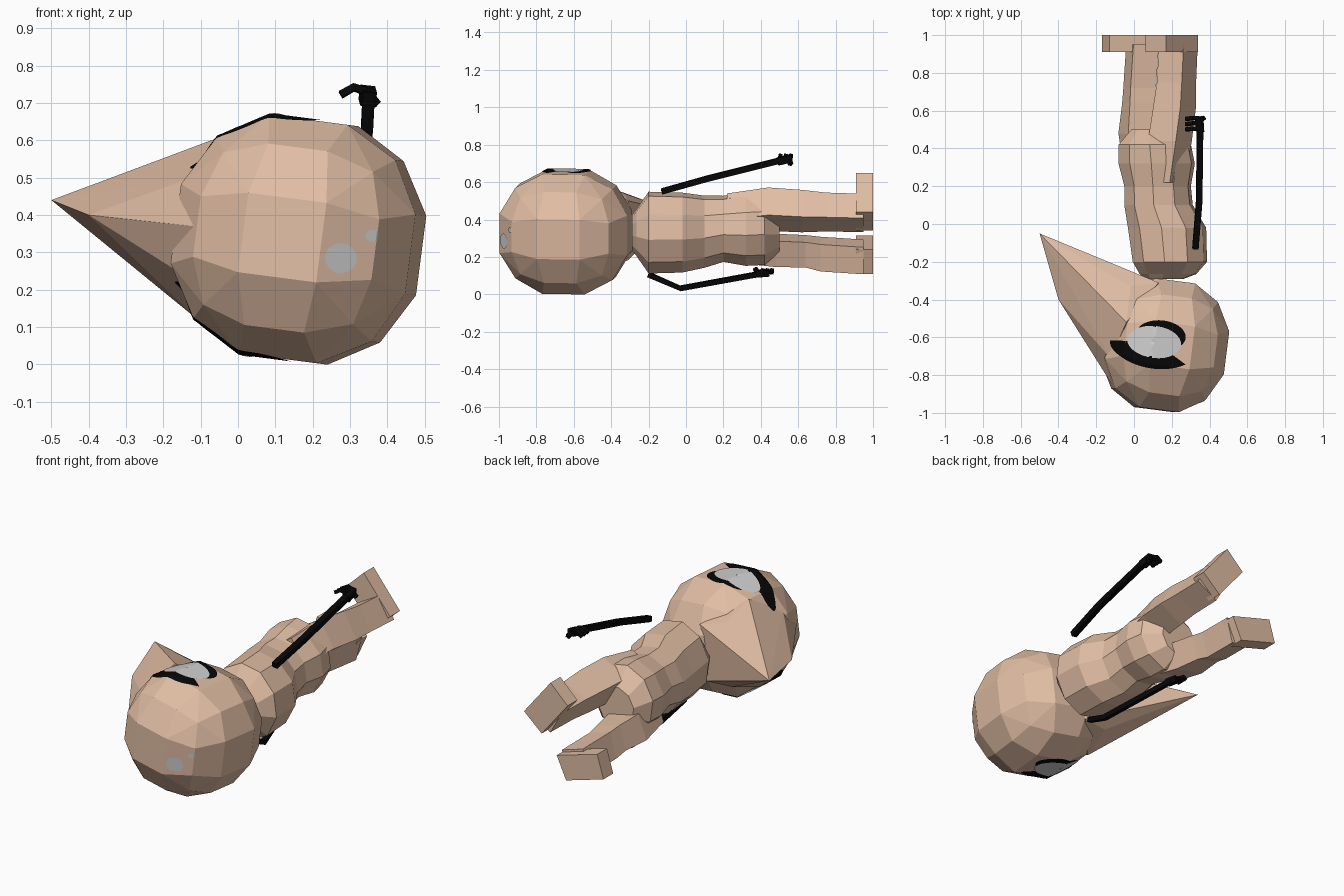
import bpy, bmesh, math
from mathutils import Vector, Matrix
from mathutils.bvhtree import BVHTree

if "Cube" in bpy.data.objects:
    bpy.data.objects.remove(bpy.data.objects["Cube"])


def material(name, rgb):
    m = bpy.data.materials.new(name)
    m.diffuse_color = (*rgb, 1)
    m.use_nodes = True
    m.node_tree.nodes["Principled BSDF"].inputs["Base Color"].default_value = m.diffuse_color
    return m


SKIN = material("tan skin", (0.75, 0.51, 0.37))
BLACK = material("black", (0.002, 0.002, 0.002))
GREY = material("light grey", (0.62, 0.62, 0.62))


def finish(bm, name, mat, fix=True):
    if fix:
        bmesh.ops.recalc_face_normals(bm, faces=bm.faces)
    me = bpy.data.meshes.new(name)
    bm.to_mesh(me)
    bm.free()
    me.materials.append(mat)
    ob = bpy.data.objects.new(name, me)
    bpy.context.collection.objects.link(ob)
    return ob


def skin_rings(name, rings, mat):
    """Join equal rings of points into a closed body."""
    bm = bmesh.new()
    vs = [[bm.verts.new(p) for p in r] for r in rings]
    n = len(vs[0])
    for a, b in zip(vs, vs[1:]):
        for i in range(n):
            j = (i + 1) % n
            bm.faces.new((a[i], a[j], b[j], b[i]))
    bm.faces.new(vs[0])
    bm.faces.new(vs[-1])
    return finish(bm, name, mat)


def loft(name, sections, n, turn, mat):
    """Sections along y: (y, centre x, centre z, half width x, half width z)."""
    k = 1 / math.cos(math.pi / n)
    rings = []
    for y, cx, cz, rx, rz in sections:
        ring = []
        for i in range(n):
            a = 2 * math.pi * (i + 0.5) / n + turn
            ring.append((cx + rx * k * math.cos(a), y, cz + rz * k * math.sin(a)))
        rings.append(ring)
    return skin_rings(name, rings, mat)


# Head frame: tilted a little, facing -x
X = Vector((1, -0.13, -0.13)).normalized()
Z = Vector((0.13, 0, 1)).normalized()
Z = (Z - X * Z.dot(X)).normalized()
Y = Z.cross(X)
C = Vector((0.162, -0.642, 0.334))
M = Matrix((X, Y, Z)).transposed().to_4x4()
M.translation = C
INV = M.inverted()


def add_hull(bm, points):
    vs = [bm.verts.new(p) for p in points]
    bmesh.ops.convex_hull(bm, input=vs)
    loose = [v for v in bm.verts if not v.link_faces]
    bmesh.ops.delete(bm, geom=loose, context='VERTS')


# Head: rounded 3x3 cube
steps = (-1, -1 / 3, 1 / 3, 1)
ball = []
for x in steps:
    for y in steps:
        for z in steps:
            if max(abs(x), abs(y), abs(z)) == 1:
                p = Vector((x, y, z)).normalized()
                ball.append(M @ Vector((p.x * 0.353, p.y * 0.38, p.z * 0.356)))

# Snout: narrow pointed hull, mirrored across the head's middle plane
half = [Vector(p) for p in ((-0.04, -0.52, 0.612), (-0.125, -0.71, 0.50), (-0.11, -0.86, 0.37),
                            (0.13, -0.31, 0.50), (-0.02, -0.33, 0.54))]
snout = half + [p - Z * 2 * (p - C).dot(Z) for p in half]
snout += [Vector((-0.5, -0.05, 0.44)), Vector((-0.4, -0.4, 0.40))]

bm = bmesh.new()
add_hull(bm, ball)
add_hull(bm, snout)
tree = BVHTree.FromBMesh(bm)
bm.free()
for name, pts in (("head", ball), ("snout", snout)):
    bm = bmesh.new()
    add_hull(bm, pts)
    finish(bm, name, SKIN)


def decal(name, mat, point, a0, a1, inner, outer, axis, lift):
    """Thin patch projected on the head. point(angle, r) gives a head-space start."""
    bm = bmesh.new()
    d = M.to_3x3() @ -Vector(axis)
    na, nr = 28, 6
    grid = []
    for i in range(na + 1):
        t = i / na
        a = math.radians(a0 + (a1 - a0) * t)
        row = []
        for j in range(nr + 1):
            r = inner + (outer(t) - inner) * j / nr
            loc, nor, _, _ = tree.ray_cast(M @ point(a, r), d)
            row.append(bm.verts.new(loc - d * lift))
        grid.append(row)
    for i in range(na):
        for j in range(nr):
            f = bm.faces.new((grid[i][j], grid[i + 1][j], grid[i + 1][j + 1], grid[i][j + 1]))
            f.normal_update()
            if f.normal.dot(d) > 0:
                f.normal_flip()
    finish(bm, name, mat, False)


# Eyes with dark lids on both sides of the head
eye = INV @ Vector((0.11, -0.625, 0.66))
for side, s in (("upper", 1), ("lower", -1)):
    def spot(a, r, s=s):
        return Vector((eye.x + 0.14 * r * math.cos(a), eye.y + 0.085 * r * math.sin(a), s))
    ax = (0, 0, s)
    decal(side + "_eye", GREY, spot, 0, 360, 0.02, lambda t: 1, ax, 0.006)
    decal(side + "_brow", BLACK, spot, 188, 318, 0.9,
          lambda t: 1.58 + 0.12 * t, ax, 0.004)
    decal(side + "_eyelid", BLACK, spot, 0, 130, 0.95,
          lambda t: 1 + 0.45 * math.sin(math.pi * t), ax, 0.004)

# Grey spots on the crown
for i, (x, z, rad) in enumerate(((0.275, 0.285, 0.04), (0.355, 0.345, 0.016))):
    c = INV @ Vector((x, -0.98, z))
    decal("crown_spot_%d" % i, GREY,
          lambda a, r: Vector((c.x + rad * r * math.cos(a), -1, c.z + rad * r * math.sin(a))),
          0, 360, 0.02, lambda t: 1, (0, -1, 0), 0.004)

# Torso
loft("torso", [(-0.29, 0.16, 0.33, 0.10, 0.09), (-0.265, 0.18, 0.33, 0.145, 0.12),
               (-0.20, 0.19, 0.33, 0.19, 0.21), (-0.02, 0.175, 0.33, 0.20, 0.205),
               (0.10, 0.13, 0.335, 0.175, 0.185), (0.20, 0.125, 0.35, 0.17, 0.17),
               (0.32, 0.12, 0.35, 0.195, 0.19), (0.42, 0.11, 0.355, 0.185, 0.19),
               (0.50, 0.10, 0.34, 0.11, 0.11)], 10, math.radians(8), SKIN)

# Legs, square in section, each turned its own way
loft("upper_leg", [(0.22, 0.16, 0.43, 0.08, 0.08), (0.44, 0.19, 0.455, 0.085, 0.085),
                   (0.62, 0.215, 0.445, 0.083, 0.083), (0.75, 0.225, 0.44, 0.076, 0.076),
                   (0.95, 0.235, 0.435, 0.075, 0.075)], 4, math.radians(-60), SKIN)
loft("lower_leg", [(0.28, 0.07, 0.26, 0.10, 0.075), (0.48, 0.035, 0.235, 0.095, 0.072),
                   (0.64, 0.03, 0.23, 0.075, 0.07), (0.72, 0.03, 0.215, 0.07, 0.075),
                   (0.95, 0.045, 0.20, 0.07, 0.075)], 4, math.radians(-16), SKIN)

# Feet
for name, quad in (("upper_foot", ((0.34, 0.44), (0.17, 0.65), (0.06, 0.545), (0.227, 0.34))),
                   ("lower_foot", ((0.13, 0.24), (-0.13, 0.315), (-0.17, 0.18), (0.07, 0.11)))):
    skin_rings(name, [[(x, y, z) for x, z in quad] for y in (0.91, 1.0)], SKIN)


def bar(name, points, w):
    """Square rod through the points."""
    pts = [Vector(p) for p in points]
    rings = []
    for i, p in enumerate(pts):
        d = (pts[min(i + 1, len(pts) - 1)] - pts[max(i - 1, 0)]).normalized()
        u = d.cross(Vector((0.1, 0.2, 1))).normalized()
        v = d.cross(u)
        rings.append([p + (u * a + v * b) * w for a, b in ((1, 1), (-1, 1), (-1, -1), (1, -1))])
    skin_rings(name, rings, BLACK)


# Thin arms
bar("upper_arm", [(0.325, -0.13, 0.55), (0.345, 0.12, 0.62), (0.35, 0.52, 0.72)], 0.016)
bar("lower_arm", [(0.15, -0.20, 0.105), (0.185, -0.03, 0.032), (0.075, 0.41, 0.112)], 0.014)

# Hands with small fingers
bar("upper_hand", [(0.35, 0.49, 0.71), (0.345, 0.565, 0.728)], 0.020)
bar("lower_hand", [(0.08, 0.38, 0.11), (0.06, 0.44, 0.115)], 0.018)
for i in range(3):
    o = 0.028 * i
    bar("upper_finger_%d" % i, [(0.345, 0.505 + o, 0.73), (0.31, 0.505 + o, 0.742),
                                (0.275, 0.50 + o, 0.722)], 0.010)
    bar("lower_finger_%d" % i, [(0.06, 0.40 + o * 0.9, 0.115), (0.035, 0.41 + o * 0.9, 0.13),
                                (0.015, 0.41 + o * 0.9, 0.115)], 0.009)
bar("upper_thumb", [(0.35, 0.55, 0.72), (0.37, 0.56, 0.695)], 0.011)
bar("lower_thumb", [(0.07, 0.38, 0.115), (0.06, 0.37, 0.14)], 0.010)
